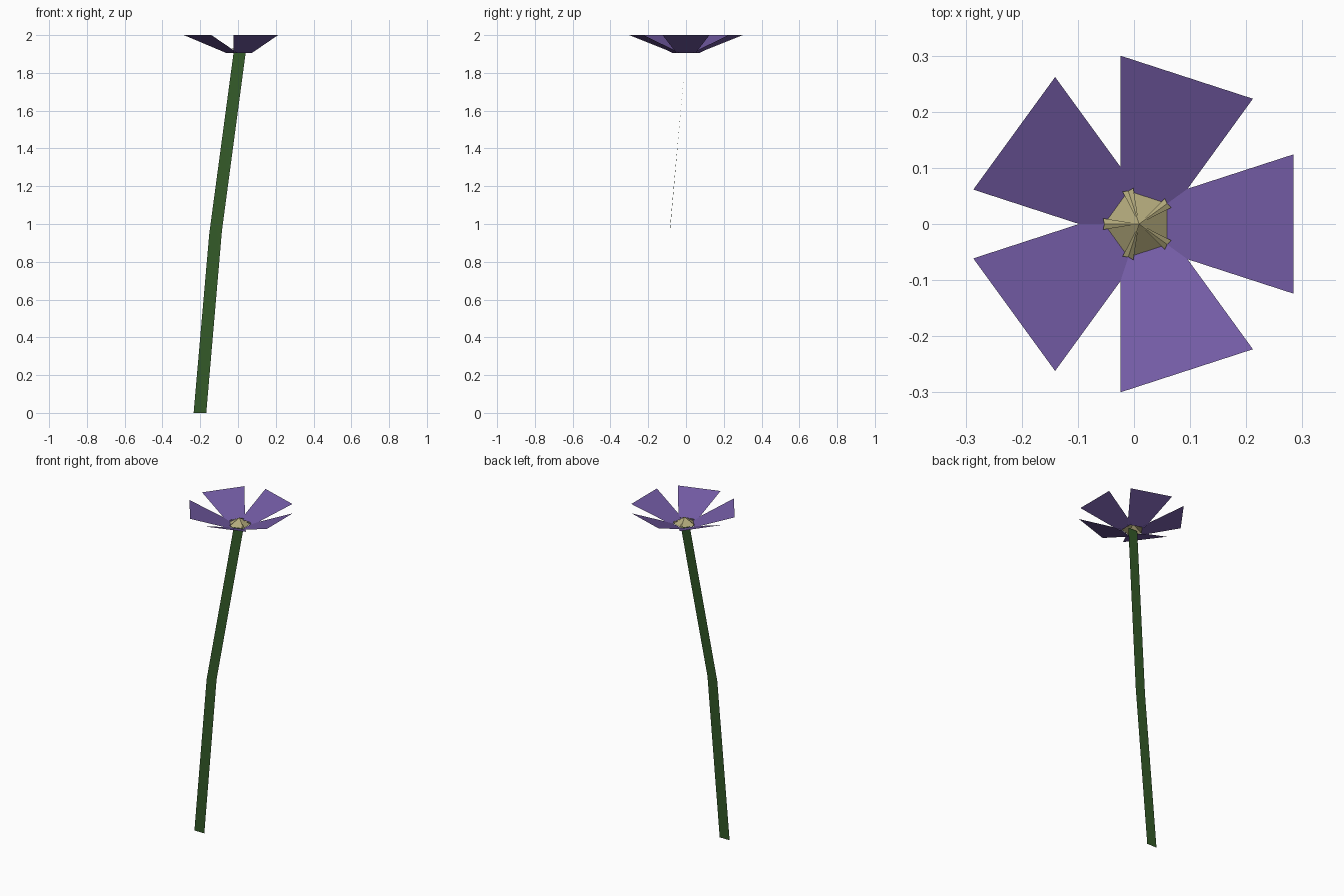
import bpy
from math import sin, cos, radians

if "Cube" in bpy.data.objects:
    bpy.data.objects.remove(bpy.data.objects["Cube"])

CX = 0.009  # flower axis in x


def material(name, color):
    m = bpy.data.materials.new(name)
    m.diffuse_color = (*color, 1)
    m.use_nodes = True
    m.node_tree.nodes["Principled BSDF"].inputs["Base Color"].default_value = m.diffuse_color
    return m


def mesh_object(name, verts, faces, mat, smooth=False):
    me = bpy.data.meshes.new(name)
    me.from_pydata(verts, [], faces)
    me.materials.append(mat)
    for p in me.polygons:
        p.use_smooth = smooth
    ob = bpy.data.objects.new(name, me)
    bpy.context.collection.objects.link(ob)
    return ob


def polar(r, side, z, deg):
    """Point at distance r along a direction, shifted sideways."""
    a = radians(deg)
    return (CX + r * cos(a) - side * sin(a), r * sin(a) + side * cos(a), z)


green = material("stem_green", (0.033, 0.10, 0.021))
purple = material("petal_purple", (0.17, 0.105, 0.37))
yellow = material("centre_yellow", (0.45, 0.40, 0.20))

# Stem: bent ribbon, each cross edge runs along x, bowed towards the front
path = [(-0.235, -0.168, -0.086, 0, 0),
        (-0.152, -0.085, -0.086, 0.95, 0.965),
        (-0.023, 0.041, 0, 1.91, 1.91)]
verts = []
for xl, xr, y, zl, zr in path:
    verts += [(xl, y, zl), (xr, y, zr)]
mesh_object("stem", verts, [(0, 1, 3, 2), (2, 3, 5, 4)], green, True)

# Five flat flared petals
for i in range(5):
    a = 72 * i
    quad = [polar(0.05, -0.051, 1.905, a), polar(0.275, -0.124, 2.0, a),
            polar(0.275, 0.124, 2.0, a), polar(0.05, 0.051, 1.905, a)]
    mesh_object(f"petal_{i + 1}", quad, [(0, 1, 2, 3)], purple)

# Five-sided low cone at the centre
apex = (CX, 0, 1.947)
ring = [polar(0.062, 0, 1.907, 36 + 72 * i) for i in range(5)]
mesh_object("flower_centre", [apex] + ring,
            [(0, i + 1, (i + 1) % 5 + 1) for i in range(5)], yellow)

# Narrow folded stamens along the corners of the cone
for i in range(5):
    a = 36 + 72 * i
    pts = [apex, polar(0.064, -0.010, 1.912, a),
           polar(0.062, 0, 1.917, a), polar(0.064, 0.010, 1.912, a)]
    mesh_object(f"stamen_{i + 1}", pts, [(0, 1, 2), (0, 2, 3)], yellow)
